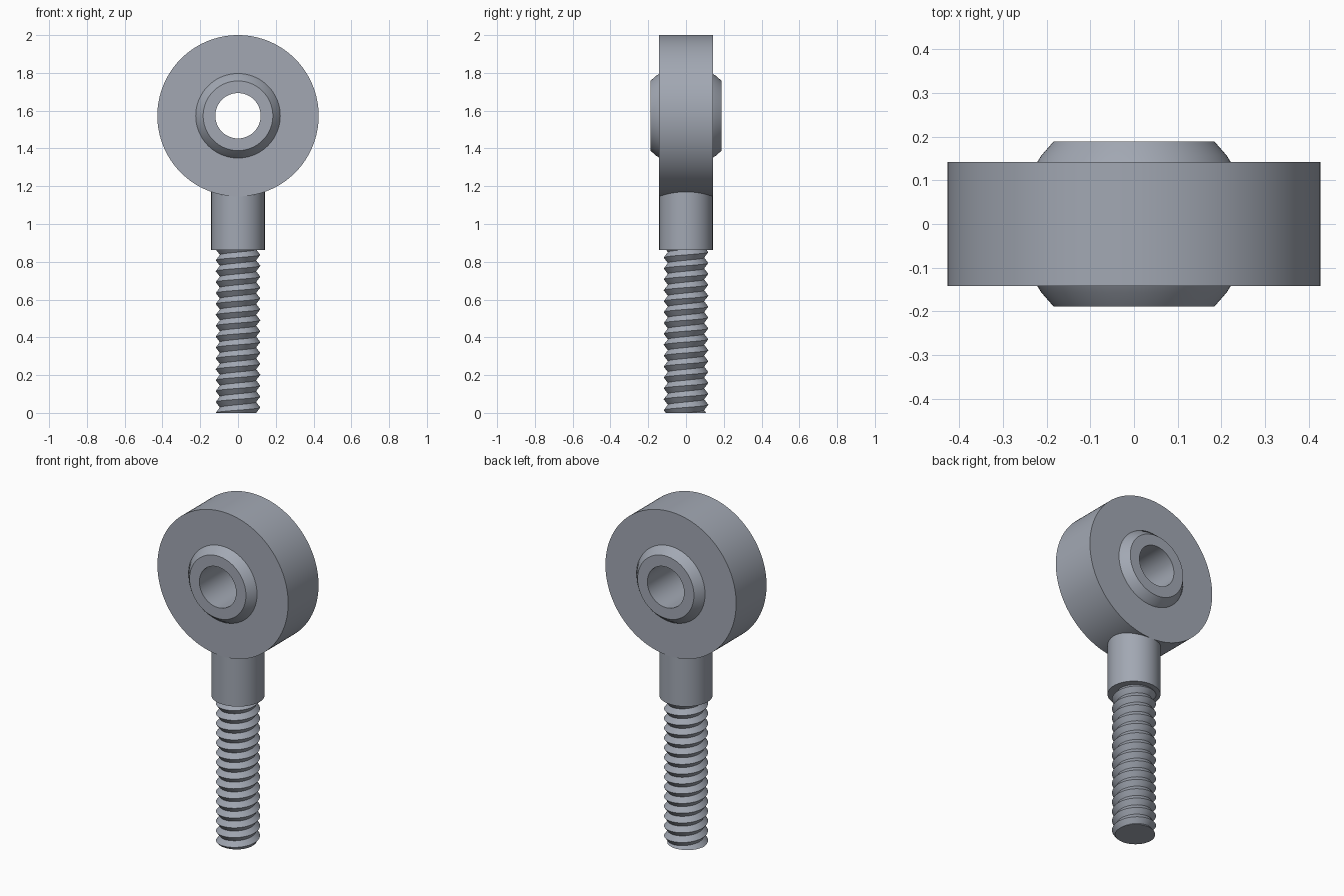
import bpy, bmesh, math

cube = bpy.data.objects.get("Cube")
if cube:
    bpy.data.objects.remove(cube)

steel = bpy.data.materials.new("brushed steel")
steel.use_nodes = True
COLOR = (0.36, 0.39, 0.45, 1)
steel.diffuse_color = COLOR
steel.node_tree.nodes["Principled BSDF"].inputs["Base Color"].default_value = COLOR

EYE_Z = 1.573        # centre height of the eye
RING_HALF = 0.142    # half width of the ring, also the shank radius
BALL_R = 0.264
BALL_HALF = 0.189
BORE_R = 0.12
NECK_Z = 0.862       # where the thread meets the shank


def finish(name, bm, angle=30):
    bmesh.ops.recalc_face_normals(bm, faces=bm.faces)
    mesh = bpy.data.meshes.new(name)
    bm.to_mesh(mesh)
    bm.free()
    mesh.materials.append(steel)
    obj = bpy.data.objects.new(name, mesh)
    bpy.context.collection.objects.link(obj)
    bpy.ops.object.select_all(action='DESELECT')
    obj.select_set(True)
    bpy.context.view_layer.objects.active = obj
    bpy.ops.object.shade_smooth_by_angle(angle=math.radians(angle))
    return obj


def turned(name, profile, axis, centre_z=0, steps=96):
    """Revolve a closed (radius, along-axis) profile about the y or z axis."""
    bm = bmesh.new()
    rows = []
    for i in range(steps):
        a = math.tau * i / steps
        row = []
        for r, h in profile:
            u, v = r * math.cos(a), r * math.sin(a)
            co = (u, h, v + centre_z) if axis == 'y' else (u, v, h + centre_z)
            row.append(bm.verts.new(co))
        rows.append(row)
    n = len(profile)
    for i in range(steps):
        a, b = rows[i], rows[(i + 1) % steps]
        for j in range(n):
            k = (j + 1) % n
            bm.faces.new((a[j], b[j], b[k], a[k]))
    return finish(name, bm)


def sphere_arc(half, radius, count=12):
    """Points of a spherical band from -half to +half."""
    hs = [half * (2 * i / count - 1) for i in range(count + 1)]
    return [(math.sqrt(radius ** 2 - h * h), h) for h in hs]


# Ring with a spherical seat
turned("eye_ring", sphere_arc(RING_HALF, BALL_R + 0.001)
       + [(0.427, RING_HALF), (0.427, -RING_HALF)], 'y', EYE_Z, 128)

# Swivel ball with a through bore
turned("swivel_ball", sphere_arc(BALL_HALF, BALL_R)
       + [(BORE_R, BALL_HALF), (BORE_R, -BALL_HALF)], 'y', EYE_Z)

# Plain shank running up into the ring
bm = bmesh.new()
bmesh.ops.create_cone(bm, cap_ends=True, segments=64, radius1=RING_HALF,
                      radius2=RING_HALF, depth=1.25 - NECK_Z)
bmesh.ops.translate(bm, verts=bm.verts, vec=(0, 0, (1.25 + NECK_Z) / 2))
finish("shank", bm)

# Right-hand helical thread, trimmed flat at both ends
PITCH, TURN, ROOT, CREST = 0.0577, 48, 0.096, 0.118
bm = bmesh.new()
turns = math.ceil(NECK_Z / PITCH) + 4
roots, crests = [], []
for i in range(turns * TURN):
    a = math.tau * i / TURN
    z = PITCH * (i / TURN - 2)
    c, s = math.cos(a), math.sin(a)
    roots.append(bm.verts.new((ROOT * c, ROOT * s, z)))
    crests.append(bm.verts.new((CREST * c, CREST * s, z + PITCH / 2)))
for i in range((turns - 1) * TURN - 1):
    bm.faces.new((roots[i], roots[i + 1], crests[i + 1], crests[i]))
    bm.faces.new((crests[i], crests[i + 1], roots[i + 1 + TURN], roots[i + TURN]))
for z, side in ((0, -1), (NECK_Z + 0.01, 1)):
    cut = bmesh.ops.bisect_plane(bm, geom=bm.verts[:] + bm.edges[:] + bm.faces[:],
                                 plane_co=(0, 0, z), plane_no=(0, 0, side),
                                 clear_outer=True)
    rim = [e for e in cut["geom_cut"] if isinstance(e, bmesh.types.BMEdge)]
    bmesh.ops.holes_fill(bm, edges=rim, sides=0)
finish("threaded_rod", bm)
